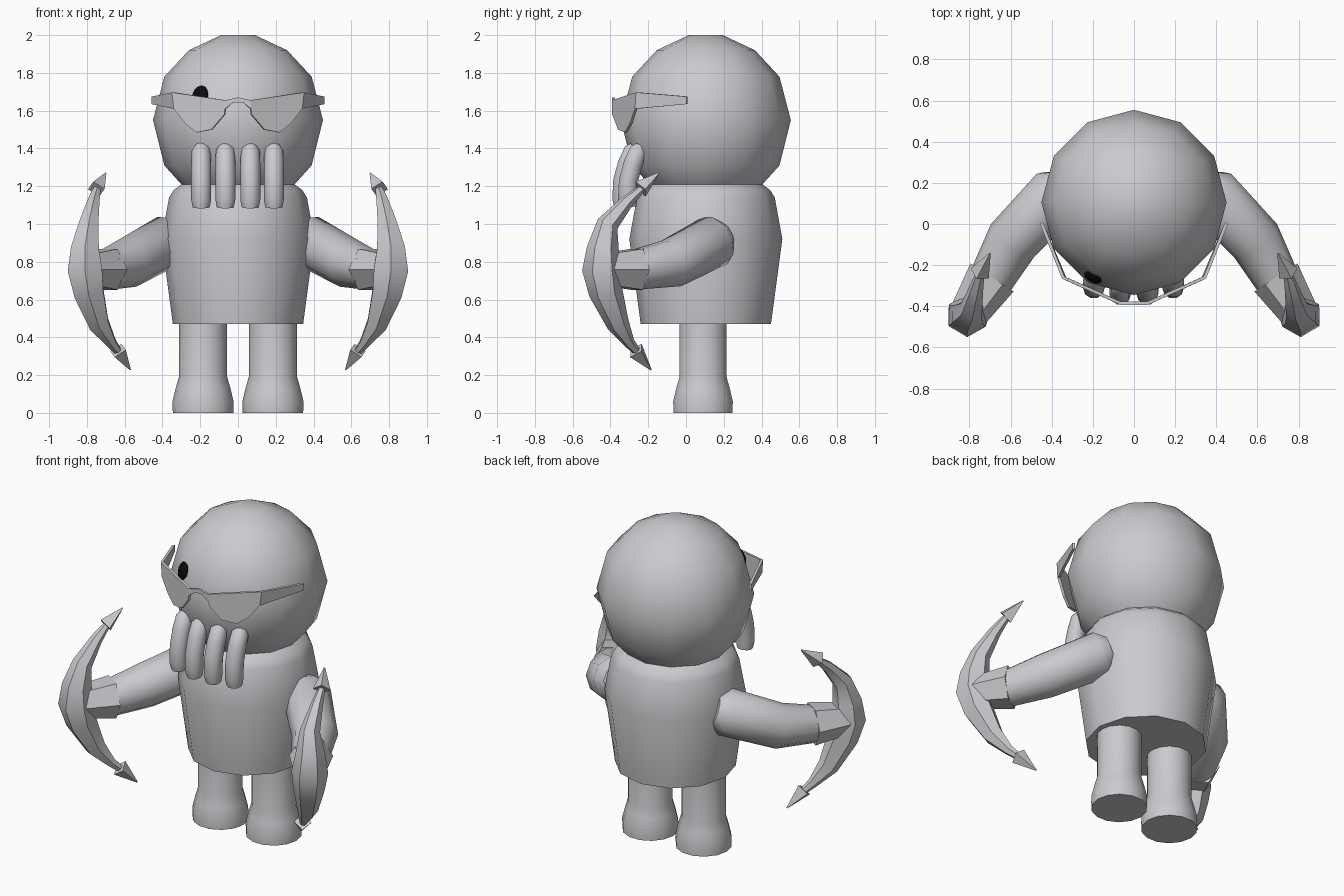
import bpy, bmesh, math
from mathutils import Vector

if "Cube" in bpy.data.objects:
    bpy.data.objects.remove(bpy.data.objects["Cube"])

def material(name, col):
    m = bpy.data.materials.new(name)
    m.diffuse_color = (*col, 1)
    m.use_nodes = True
    m.node_tree.nodes["Principled BSDF"].inputs["Base Color"].default_value = m.diffuse_color
    return m

GREY = material("warm grey", (0.60, 0.59, 0.62))
BLACK = material("black", (0.003, 0.003, 0.003))

def finish(name, bm, mat=GREY, angle=50):
    bmesh.ops.recalc_face_normals(bm, faces=bm.faces[:])
    me = bpy.data.meshes.new(name)
    bm.to_mesh(me)
    bm.free()
    me.materials.append(mat)
    ob = bpy.data.objects.new(name, me)
    bpy.context.collection.objects.link(ob)
    bpy.ops.object.select_all(action='DESELECT')
    ob.select_set(True)
    bpy.context.view_layer.objects.active = ob
    if angle:
        bpy.ops.object.shade_smooth_by_angle(angle=math.radians(angle))
    return ob

def tube(name, path, radii, sides, side_dir, angle=50):
    """Sweep a polygon along a path; side_dir fixes where its first corner points."""
    pts = [Vector(p) for p in path]
    bm = bmesh.new()
    rings = []
    for i, p in enumerate(pts):
        t = (pts[min(i + 1, len(pts) - 1)] - pts[max(i - 1, 0)]).normalized()
        n = Vector(side_dir)
        n = (n - t * n.dot(t)).normalized()
        b = t.cross(n)
        rings.append([bm.verts.new(p + radii[i] * (n * math.cos(a) + b * math.sin(a)))
                      for a in (2 * math.pi * k / sides for k in range(sides))])
    for r0, r1 in zip(rings, rings[1:]):
        for k in range(sides):
            j = (k + 1) % sides
            bm.faces.new((r0[k], r0[j], r1[j], r1[k]))
    bm.faces.new(rings[0])
    bm.faces.new(rings[-1])
    return finish(name, bm, GREY, angle)

def lathe(name, x, y, profile, sides):
    return tube(name, [(x, y, z) for r, z in profile], [r for r, z in profile], sides, (1, 0, 0))

# Head and torso share one turned skin
lathe("head_and_torso", 0, 0.105,
      [(0.345, 0.47), (0.405, 0.92), (0.365, 1.14), (0.34, 1.18), (0.30, 1.21),
       (0.39, 1.31), (0.45, 1.55), (0.39, 1.78), (0.26, 1.92), (0.09, 2.0)], 12)

# Legs with flared feet
for s, side in ((-1, "left"), (1, "right")):
    lathe(side + "_leg", s * 0.185, 0.09,
          [(0.16, 0), (0.162, 0.06), (0.145, 0.13), (0.128, 0.19), (0.128, 0.55)], 14)

# Four hanging mouth tentacles, the inner pair set further forward
for x in (-0.195, -0.067, 0.065, 0.19):
    d = -0.03 if abs(x) < 0.1 else 0
    curve = ((-0.23, 1.415), (-0.25, 1.39), (-0.28, 1.32), (-0.305, 1.23), (-0.31, 1.13), (-0.305, 1.088))
    tube("mouth_tentacle", [(x, y + d, z) for y, z in curve],
         [0.03, 0.05, 0.053, 0.053, 0.053, 0.045], 10, (1, 0, 0))

# Arms, wrist cups and two-pointed hooks
for s, side in ((-1, "left"), (1, "right")):
    def mir(pts):
        return [(s * x, y, z) for x, y, z in pts]
    across = (s * 0.85, 0.5, 0)
    tube(side + "_arm", mir([(0.33, 0.19, 0.93), (0.37, 0.15, 0.91), (0.59, -0.08, 0.79), (0.70, -0.28, 0.755)]),
         [0.09, 0.14, 0.132, 0.108], 10, across)
    tube(side + "_wrist_cup", mir([(0.69, -0.26, 0.76), (0.80, -0.43, 0.76)]), [0.125, 0.095], 6, across, 30)
    tube(side + "_hook", mir([(0.745, -0.23, 1.19), (0.765, -0.31, 1.12), (0.79, -0.415, 1.0), (0.81, -0.44, 0.87),
                              (0.81, -0.445, 0.76), (0.79, -0.425, 0.64), (0.735, -0.36, 0.47),
                              (0.67, -0.30, 0.37), (0.63, -0.255, 0.32)]),
         [0.02, 0.035, 0.058, 0.085, 0.105, 0.09, 0.06, 0.03, 0.02], 6, across, 40)
    for a, b in (((0.75, -0.24, 1.185), (0.70, -0.143, 1.27)), ((0.635, -0.265, 0.33), (0.57, -0.185, 0.228))):
        tube(side + "_barb", mir([a, b]), [0.05, 0.004], 4, across, 30)

# Sunglasses: bridge, two lenses and two temples as thin plates
def lens_y(x):
    return -0.385 + max(0, abs(x) - 0.066) * 0.45

bm = bmesh.new()

def plate(pts):
    bm.faces.new([bm.verts.new(p) for p in pts])

bridge = [(-0.066, 1.655), (0, 1.67), (0.066, 1.655), (0.066, 1.61), (0.026, 1.643), (-0.026, 1.643), (-0.066, 1.61)]
plate([(x, lens_y(x), z) for x, z in bridge])
lens = [(0.066, 1.655), (0.344, 1.697), (0.335, 1.61), (0.275, 1.53), (0.217, 1.485), (0.138, 1.50),
        (0.07, 1.58), (0.066, 1.61)]
for s in (-1, 1):
    plate([(s * x, lens_y(x), z) for x, z in lens][::s])
    plate([(s * x, y, z) for x, y, z in ((0.344, lens_y(0.344), 1.697), (0.45, 0.005, 1.675),
                                         (0.45, 0.005, 1.635), (0.335, lens_y(0.335), 1.61))][::s])
bmesh.ops.remove_doubles(bm, verts=bm.verts[:], dist=0.001)
glasses = finish("sunglasses", bm, GREY, 0)
mod = glasses.modifiers.new("thickness", 'SOLIDIFY')
mod.thickness = 0.016
mod.offset = 0

# Single dark eye showing above one lens
bm = bmesh.new()
bmesh.ops.create_uvsphere(bm, u_segments=12, v_segments=8, radius=0.055)
eye = finish("eye", bm, BLACK)
eye.location = (-0.2, -0.26, 1.68)
eye.rotation_euler = Vector((-0.2, -0.37, 0.12)).to_track_quat('Z', 'Y').to_euler()
eye.scale = (0.85, 1, 0.35)
